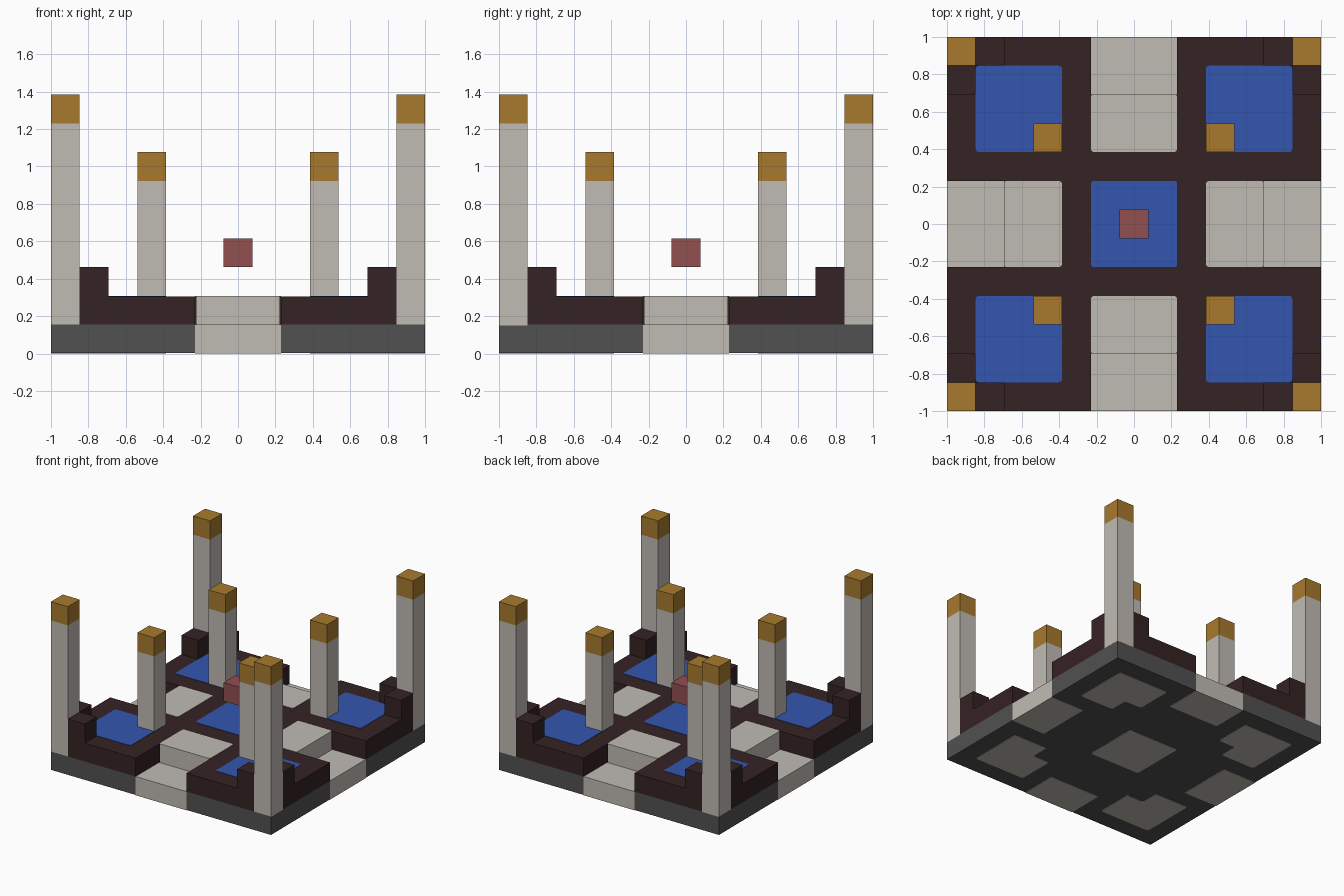
import bpy
import bmesh
from math import pi
from mathutils import Matrix, Vector

if "Cube" in bpy.data.objects:
    bpy.data.objects.remove(bpy.data.objects["Cube"], do_unlink=True)

U = 2 / 13          # one building block
LIP = 0.02          # thin inlay offset, in blocks


def linear(c):
    c /= 255
    return c / 12.92 if c <= 0.04045 else ((c + 0.055) / 1.055) ** 2.4


def material(name, *rgb):
    m = bpy.data.materials.new(name)
    color = [linear(c) for c in rgb] + [1]
    m.diffuse_color = color
    m.use_nodes = True
    bsdf = next(n for n in m.node_tree.nodes if n.type == "BSDF_PRINCIPLED")
    bsdf.inputs["Base Color"].default_value = color
    return m


stone = material("pale stone", 192, 187, 180)
brick = material("dark brick", 53, 34, 35)
slate = material("grey slate", 81, 81, 81)
water = material("blue water", 52, 86, 176)
gold = material("gold", 167, 122, 45)
red = material("red", 146, 78, 80)


def prism(name, outline, z0, z1, mat, turn=0, round_corners=0):
    """Extrude an outline, in blocks, from z0 to z1 after quarter turns."""
    bm = bmesh.new()
    spin = Matrix.Rotation(turn * pi / 2, 4, "Z")
    verts = [bm.verts.new(spin @ Vector((x, y, z0)) * U) for x, y in outline]
    face = bm.faces.new(verts)
    if round_corners:
        bmesh.ops.bevel(bm, geom=verts, offset=round_corners * U, segments=2,
                        profile=0.5, affect="VERTICES")
        face = bm.faces[:][0]
    up = bmesh.ops.extrude_face_region(bm, geom=[face], use_keep_orig=True)
    moved = [g for g in up["geom"] if isinstance(g, bmesh.types.BMVert)]
    bmesh.ops.translate(bm, verts=moved, vec=(0, 0, (z1 - z0) * U))
    bmesh.ops.recalc_face_normals(bm, faces=bm.faces[:])
    mesh = bpy.data.meshes.new(name)
    bm.to_mesh(mesh)
    bm.free()
    mesh.materials.append(mat)
    obj = bpy.data.objects.new(name, mesh)
    bpy.context.collection.objects.link(obj)
    return obj


def rect(x0, x1, y0, y1):
    return [(x0, y0), (x1, y0), (x1, y1), (x0, y1)]


def four_fold(quarter):
    """Repeat a clockwise quarter outline around the centre."""
    pts = []
    for _ in range(4):
        pts += quarter
        quarter = [(y, -x) for x, y in quarter]
    return pts


# Foundation and raised deck, notched for the stairs and corner columns
prism("foundation", four_fold([(1.5, 4.5), (1.5, 6.5), (6.5, 6.5), (6.5, 1.5), (4.5, 1.5)]),
      LIP, 1, slate)
prism("deck", four_fold([(1.5, 4.5), (1.5, 6.5), (5.5, 6.5), (5.5, 5.5),
                         (6.5, 5.5), (6.5, 1.5), (4.5, 1.5)]), 1, 2 - LIP, brick)

# Centre pool, its underside pad and the floating cube
centre = rect(-1.5, 1.5, -1.5, 1.5)
prism("centre_pool", centre, 2 - 2 * LIP, 2, water, round_corners=0.1)
prism("centre_pad", centre, 0, 2 * LIP, stone, round_corners=0.1)
prism("floating_cube", rect(-0.5, 0.5, -0.5, 0.5), 3, 4, red)

for i, side in enumerate(("back_right", "back_left", "front_left", "front_right")):
    # Two stair steps leading in from each edge
    edge = ("back", "left", "front", "right")[i]
    prism(f"lower_step_{edge}", rect(-1.5, 1.5, 4.5, 6.5), 0, 1, stone, i)
    prism(f"upper_step_{edge}", rect(-1.5, 1.5, 2.5, 4.5 + LIP), 1, 2, stone, i, 0.1)

    # Corner pool with a matching pad underneath
    prism(f"pool_{side}", rect(2.5, 5.5, 2.5, 5.5), 2 - 2 * LIP, 2, water, i, 0.1)
    pad = [(3.5, 2.5), (5.5, 2.5), (5.5, 5.5), (2.5, 5.5), (2.5, 3.5), (3.5, 3.5)]
    prism(f"pad_{side}", pad, 0, 2 * LIP, stone, i, 0.1)

    # Tall corner column flanked by two low blocks, and a shorter inner column
    for name, a, z0, top in (("corner", 5.5, 1, 8), ("inner", 2.5, 2, 6)):
        square = rect(a, a + 1, a, a + 1)
        prism(f"{name}_column_{side}", square, z0 - LIP, top, stone, i)
        prism(f"{name}_cap_{side}", square, top, top + 1, gold, i)
    prism(f"low_block_a_{side}", rect(4.5, 5.5, 5.5, 6.5), 2 - LIP, 3, brick, i)
    prism(f"low_block_b_{side}", rect(5.5, 6.5, 4.5, 5.5), 2 - LIP, 3, brick, i)
